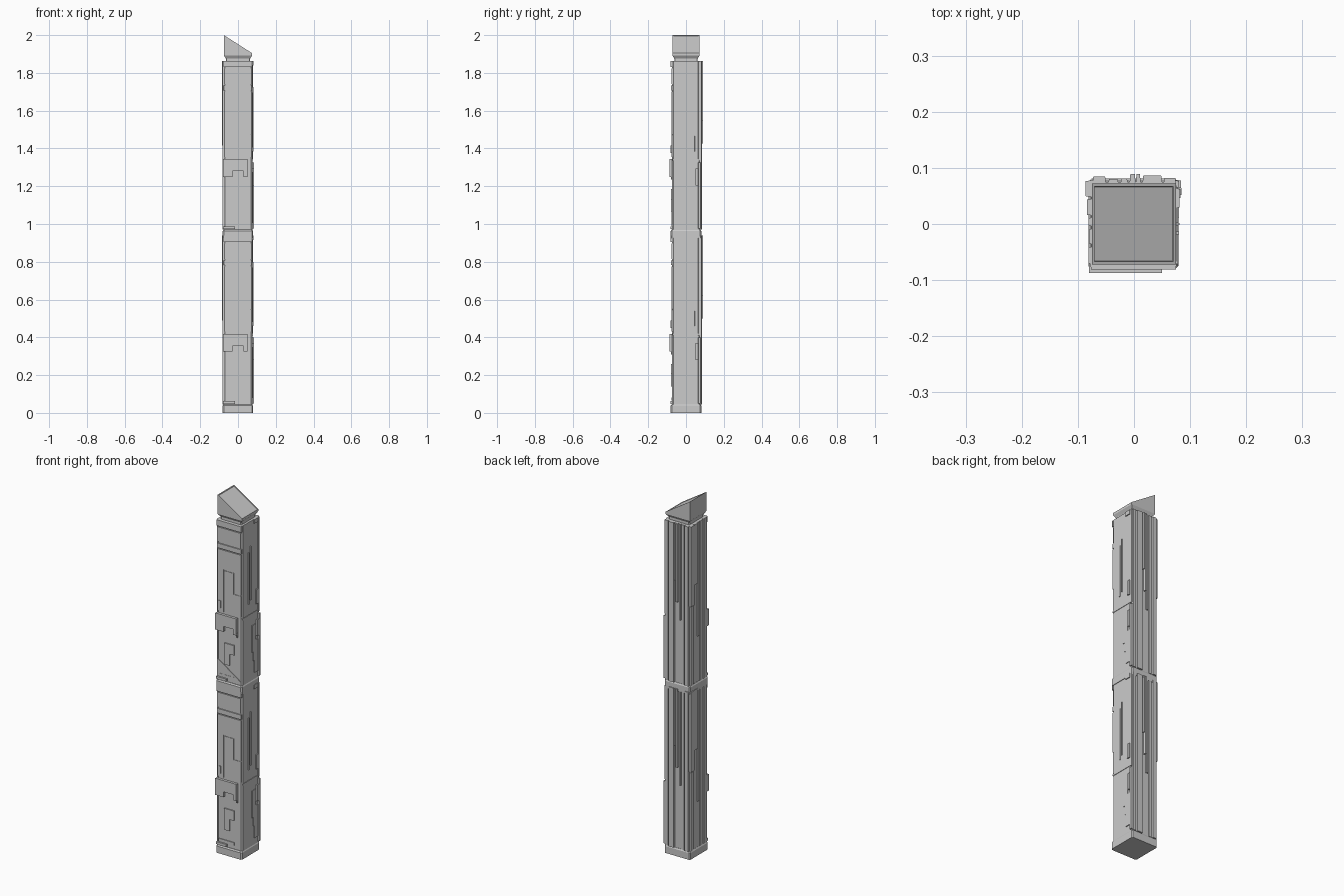
import bpy, bmesh

SEG = 0.925            # height of one repeated pillar segment
BODY = {'front': 0.073, 'back': 0.075, 'right': 0.076, 'left': 0.076}


def finish(name, bm):
    bmesh.ops.recalc_face_normals(bm, faces=bm.faces)
    me = bpy.data.meshes.new(name)
    bm.to_mesh(me)
    bm.free()
    ob = bpy.data.objects.new(name, me)
    bpy.context.collection.objects.link(ob)
    return ob


def chamfered(hx0, hx1, hy0, hy1, c):
    """Corner-cut rectangle outline."""
    return [(hx0 + c, hy0), (hx1 - c, hy0), (hx1, hy0 + c), (hx1, hy1 - c),
            (hx1 - c, hy1), (hx0 + c, hy1), (hx0, hy1 - c), (hx0, hy0 + c)]


def loft(name, rings):
    """Solid from (outline, z) rings."""
    bm = bmesh.new()
    loops = [[bm.verts.new((x, y, z)) for x, y in pts] for pts, z in rings]
    n = len(loops[0])
    for a, b in zip(loops, loops[1:]):
        for i in range(n):
            bm.faces.new((a[i], a[(i + 1) % n], b[(i + 1) % n], b[i]))
    bm.faces.new(loops[0][::-1])
    bm.faces.new(loops[-1])
    return finish(name, bm)


def plate(name, side, pts, out, base=0.0):
    """Raised plate on a pillar side; pts are (along side, height)."""
    def place(u, z, d):
        return {'front': (u, -d, z), 'back': (u, d, z),
                'right': (d, u, z), 'left': (-d, u, z)}[side]
    bm = bmesh.new()
    e = 0.0015         # small edge chamfer at the outer rim
    us = [p[0] for p in pts]
    mid = (min(us) + max(us)) / 2
    inner = [bm.verts.new(place(u, z + base, BODY[side] - 0.003)) for u, z in pts]
    outer = [bm.verts.new(place(u + (e if u < mid else -e) * (len(pts) == 4), z + base, out))
             for u, z in pts]
    n = len(pts)
    for i in range(n):
        bm.faces.new((inner[i], inner[(i + 1) % n], outer[(i + 1) % n], outer[i]))
    bm.faces.new(outer)
    bm.faces.new(inner[::-1])
    return finish(name, bm)


def rect(u0, u1, z0, z1):
    return [(u0, z0), (u1, z0), (u1, z1), (u0, z1)]


# rectangular plates: side, u0, u1, z0, z1, outward distance
RECTS = [
    # front bands and strips
    ('front', -0.078, 0.076, 0.905, 0.938, 0.081),
    ('front', -0.072, 0.072, 0.815, 0.898, 0.077),
    ('front', -0.076, 0.074, 0.782, 0.808, 0.079),
    ('front', -0.080, -0.015, 0.048, 0.062, 0.082),
    ('front', -0.068, 0.030, 0.066, 0.082, 0.077),
    ('front', -0.068, -0.050, 0.45, 0.49, 0.081),
    ('front', 0.042, 0.052, 0.31, 0.335, 0.079),
    # right side: slim fins, cross band, small blocks
    ('right', -0.020, -0.012, 0.48, 0.77, 0.080),
    ('right', -0.003, 0.003, 0.50, 0.80, 0.081),
    ('right', -0.072, 0.072, 0.412, 0.420, 0.0785),
    ('right', 0.045, 0.064, 0.46, 0.54, 0.083),
    ('right', 0.050, 0.066, 0.28, 0.37, 0.085),
    ('right', 0.028, 0.064, 0.915, 0.938, 0.081),
    ('right', 0.064, 0.079, 0.05, 0.40, 0.084),
    ('right', 0.064, 0.078, 0.41, 0.935, 0.080),
    # back: long vertical strips hanging to different heights
    ('back', -0.074, -0.050, 0.045, 0.938, 0.085),
    ('back', -0.046, -0.028, 0.045, 0.938, 0.080),
    ('back', -0.024, -0.011, 0.40, 0.938, 0.081),
    ('back', -0.008, 0.003, 0.50, 0.938, 0.089),
    ('back', 0.003, 0.012, 0.62, 0.938, 0.089),
    ('back', 0.015, 0.050, 0.045, 0.938, 0.086),
    ('back', 0.053, 0.075, 0.045, 0.938, 0.082),
    # left: strips and a thick upper corner plate
    ('left', -0.072, -0.040, 0.045, 0.938, 0.081),
    ('left', -0.036, -0.008, 0.045, 0.938, 0.080),
    ('left', -0.004, 0.012, 0.30, 0.938, 0.081),
    ('left', 0.015, 0.045, 0.60, 0.938, 0.084),
    ('left', 0.048, 0.078, 0.49, 0.938, 0.086),
    ('left', 0.048, 0.075, 0.045, 0.485, 0.081),
]

# stepped plates: name, side, outline, outward distance
STEPPED = [
    ('front_upper_plate', 'front',
     [(-0.072, 0.43), (-0.035, 0.43), (-0.035, 0.668), (0.030, 0.668), (0.030, 0.55),
      (0.072, 0.55), (0.072, 0.776), (-0.072, 0.776)], 0.077),
    ('front_infill_plate', 'front',
     [(-0.030, 0.43), (0.072, 0.43), (0.072, 0.545), (0.026, 0.545), (0.026, 0.662),
      (-0.030, 0.662)], 0.0755),
    ('front_thick_panel', 'front',
     [(-0.080, 0.325), (-0.030, 0.325), (-0.030, 0.355), (0.030, 0.355), (0.030, 0.325),
      (0.050, 0.325), (0.050, 0.418), (-0.080, 0.418)], 0.087),
    ('front_hook_plate', 'front',
     [(-0.030, 0.14), (0.002, 0.14), (0.002, 0.205), (0.030, 0.205), (0.030, 0.26),
      (-0.030, 0.26)], 0.079),
    ('right_stepped_plate', 'right',
     [(0.032, 0.08), (0.062, 0.08), (0.062, 0.26), (0.045, 0.26), (0.045, 0.35),
      (0.012, 0.35), (0.012, 0.20), (0.022, 0.20), (0.022, 0.15), (0.032, 0.15)], 0.080),
]

for s, base in enumerate((0.0, SEG)):
    tag = ('lower', 'upper')[s]
    # main shaft and foot collar of each segment
    top = 0.938
    loft(tag + '_shaft', [(chamfered(-0.076, 0.076, -0.073, 0.075, 0.007), base + 0.04),
                          (chamfered(-0.076, 0.076, -0.073, 0.075, 0.007), base + top)])
    loft(tag + '_collar', [(chamfered(-0.081, 0.079, -0.081, 0.081, 0.006), base),
                           (chamfered(-0.081, 0.079, -0.081, 0.081, 0.006), base + 0.038),
                           (chamfered(-0.077, 0.075, -0.076, 0.077, 0.006), base + 0.045)])
    for i, (side, u0, u1, z0, z1, out) in enumerate(RECTS):
        plate(f'{tag}_{side}_strip_{i}', side, rect(u0, u1, z0, z1), out, base)
    for name, side, pts, out in STEPPED:
        plate(f'{tag}_{name}', side, pts, out, base)

# diagonal plate low on the upper segment
plate('diagonal_plate', 'front', [(-0.07, 0.99), (0.07, 0.99), (-0.07, 1.085)], 0.076)

# neck under the cap
loft('cap_neck', [(chamfered(-0.064, 0.064, -0.062, 0.062, 0.004), 1.86),
                  (chamfered(-0.064, 0.064, -0.062, 0.062, 0.004), 1.885)])

# slanted cap: flared underside, sloping top with a shallow inset
bm = bmesh.new()
rows = []
for hx, hy, lo, hi in ((0.064, 0.062, 1.876, 1.876), (0.075, 0.072, 1.892, 1.892),
                       (0.075, 0.072, 2.0, 1.904)):
    rows.append([bm.verts.new(p) for p in ((-hx, -hy, lo), (hx, -hy, hi),
                                           (hx, hy, hi), (-hx, hy, lo))])
for a, b in zip(rows, rows[1:]):
    for i in range(4):
        bm.faces.new((a[i], a[(i + 1) % 4], b[(i + 1) % 4], b[i]))
bm.faces.new(rows[0][::-1])
slope = bm.faces.new(rows[-1])
bm.normal_update()
bmesh.ops.inset_region(bm, faces=[slope], thickness=0.007)
bmesh.ops.inset_region(bm, faces=[slope], thickness=0.001, depth=-0.003)
finish('slanted_cap', bm)
